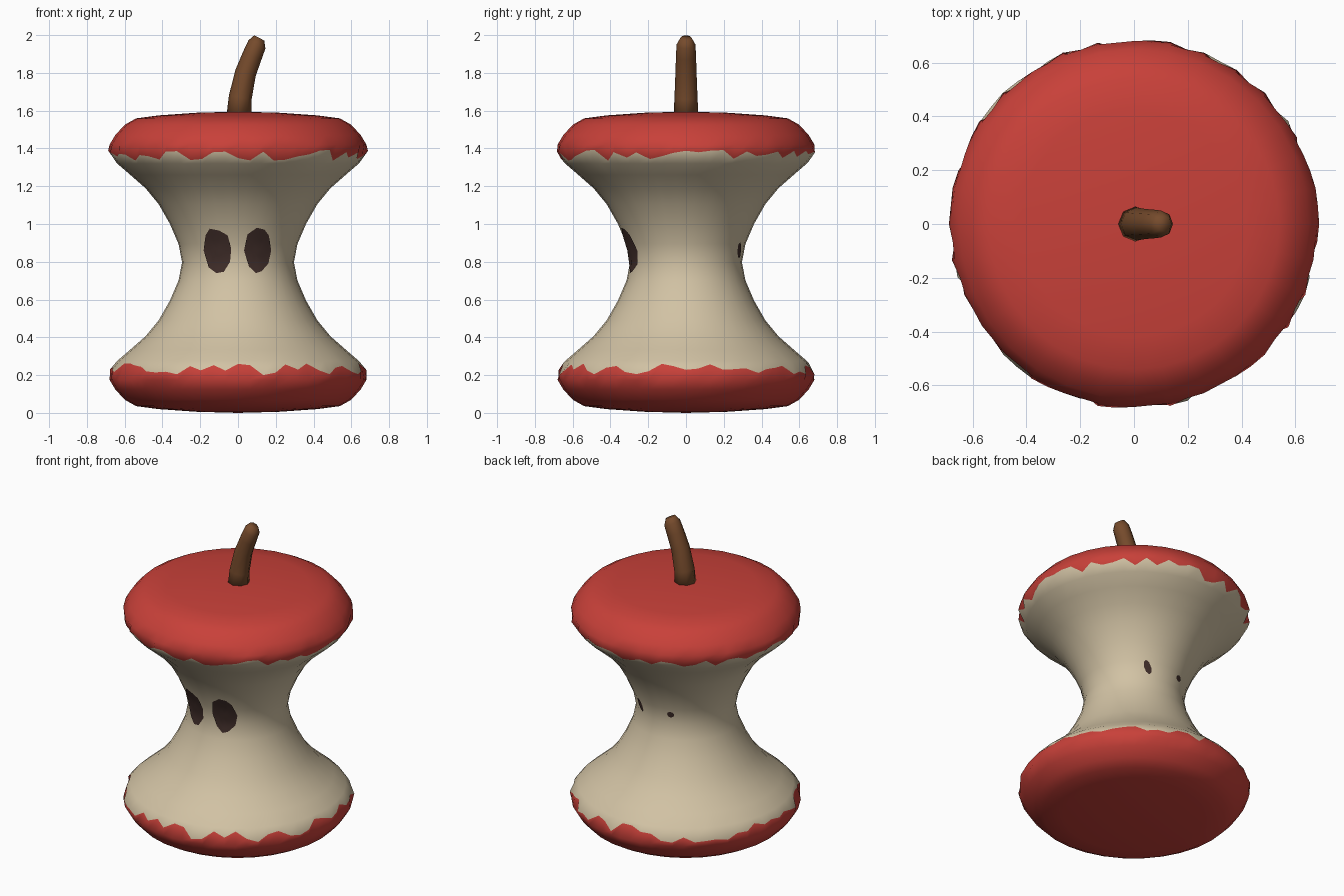
import bpy, bmesh, math, random

cube = bpy.data.objects.get("Cube")
if cube:
    bpy.data.objects.remove(cube, do_unlink=True)
random.seed(11)


def material(name, color):
    mat = bpy.data.materials.new(name)
    mat.use_nodes = True
    mat.diffuse_color = (*color, 1)
    mat.node_tree.nodes["Principled BSDF"].inputs["Base Color"].default_value = (*color, 1)
    return mat


RED = material("red skin", (0.58, 0.052, 0.041))
CREAM = material("cream flesh", (0.64, 0.54, 0.37))
BROWN = material("brown stem", (0.18, 0.07, 0.025))
DARK = material("dark seed", (0.05, 0.026, 0.022))

HEIGHT, SEGMENTS = 1.595, 64
# Lower half of the core outline as (radius, height); the upper half mirrors it
LOWER = [(0, 0), (0.22, 0.006), (0.42, 0.02), (0.54, 0.036), (0.60, 0.07), (0.65, 0.125),
         (0.68, 0.175), (0.69, 0.215), (0.64, 0.275), (0.57, 0.335), (0.49, 0.405),
         (0.42, 0.49), (0.36, 0.595), (0.315, 0.70), (0.296, 0.7975)]
PROFILE = LOWER + [(r, HEIGHT - z) for r, z in LOWER[-2::-1]]


def radius_at(z):
    for (r0, z0), (r1, z1) in zip(PROFILE, PROFILE[1:]):
        if z0 <= z <= z1:
            return r0 + (r1 - r0) * (z - z0) / (z1 - z0)
    return 0


def finish(bm, name, mats):
    bmesh.ops.recalc_face_normals(bm, faces=bm.faces[:])
    for f in bm.faces:
        f.smooth = True
    mesh = bpy.data.meshes.new(name)
    bm.to_mesh(mesh)
    bm.free()
    for mat in mats:
        mesh.materials.append(mat)
    obj = bpy.data.objects.new(name, mesh)
    bpy.context.collection.objects.link(obj)
    return obj


def bridge(bm, a, b, index=0):
    n = len(a)
    for i in range(n):
        j = (i + 1) % n
        bm.faces.new((a[i], a[j], b[j], b[i])).material_index = index


# Core body: lathe whose skin edge is a ragged ring of random heights
def core_ring(bm, heights, radii):
    ring = []
    for i in range(SEGMENTS):
        a = math.tau * i / SEGMENTS
        r = radii[i] * (math.cos(math.pi / 32) if i % 2 else 1)
        ring.append(bm.verts.new((r * math.cos(a), r * math.sin(a), heights[i])))
    return ring


def ragged_heights():
    return [random.uniform(0.2, 0.262) for _ in range(SEGMENTS)]


rows = []
for r, z in PROFILE[1:-1]:
    if abs(min(z, HEIGHT - z) - 0.215) < 0.001:
        edge = ragged_heights()
        if z > 1:
            edge = [HEIGHT - h for h in edge]
        rows.append((edge, [radius_at(h) for h in edge]))
    else:
        rows.append(([z] * SEGMENTS, [r] * SEGMENTS))
bm = bmesh.new()
rings = [core_ring(bm, *row) for row in rows]
lower_edge = 6
upper_edge = len(rings) - 1 - lower_edge
for k in range(len(rings) - 1):
    bridge(bm, rings[k], rings[k + 1], 1 if lower_edge <= k < upper_edge else 0)
for ring, z in ((rings[0], 0), (rings[-1], HEIGHT)):
    center = bm.verts.new((0, 0, z))
    for i in range(SEGMENTS):
        bm.faces.new((ring[i], ring[(i + 1) % SEGMENTS], center))
finish(bm, "apple_core", [RED, CREAM])

# Stem: tapered bent tube with a blunt slanted tip
bm = bmesh.new()
rings = []
for x, z, r, tilt in [(0.004, 1.56, 0.066, 6), (0.012, 1.67, 0.061, 10), (0.04, 1.80, 0.056, 17),
                      (0.075, 1.89, 0.053, 23), (0.1, 1.95, 0.05, 26), (0.113, 1.985, 0.03, 28)]:
    t = math.radians(tilt)
    rings.append([bm.verts.new((x + r * math.cos(a) * math.cos(t), r * math.sin(a),
                                z - r * math.cos(a) * math.sin(t)))
                  for a in (math.tau * i / 8 for i in range(8))])
for a, b in zip(rings, rings[1:]):
    bridge(bm, a, b)
bm.faces.new(rings[0])
bm.faces.new(rings[-1])
finish(bm, "stem", [BROWN])


# Seeds: thin patches that follow the curve of the core
def seed(name, direction, outline):
    bm = bmesh.new()
    cx = sum(p[0] for p in outline) / len(outline)
    cz = sum(p[1] for p in outline) / len(outline)

    def place(x, z):
        r = radius_at(z) + 0.004
        a = math.radians(direction) + math.asin(x / r)
        return bm.verts.new((r * math.cos(a), r * math.sin(a), z))

    rings = [[place(cx + (x - cx) * s, cz + (z - cz) * s) for x, z in outline]
             for s in (1, 0.75, 0.5, 0.25)]
    for a, b in zip(rings, rings[1:]):
        bridge(bm, a, b)
    center = place(cx, cz)
    for i, v in enumerate(rings[-1]):
        bm.faces.new((v, rings[-1][(i + 1) % len(outline)], center))
    finish(bm, name, [DARK])


def oval(z, width, height, lean):
    return [(width / 2 * math.cos(a) + lean * math.sin(a), z + height / 2 * math.sin(a))
            for a in (math.tau * i / 8 for i in range(8))]


seed("front_right_seed", -90, [(-0.15, 0.975), (-0.1, 0.965), (-0.055, 0.94), (-0.036, 0.87),
                               (-0.042, 0.80), (-0.075, 0.747), (-0.115, 0.74), (-0.155, 0.77),
                               (-0.182, 0.86), (-0.172, 0.94)])
seed("front_left_seed", -90, [(0.1, 0.98), (0.14, 0.97), (0.163, 0.94), (0.176, 0.86),
                              (0.16, 0.79), (0.125, 0.75), (0.095, 0.74), (0.058, 0.775),
                              (0.032, 0.86), (0.05, 0.945)])
seed("back_left_seed", 65, oval(0.86, 0.045, 0.085, -0.012))
seed("back_right_seed", 108, oval(0.86, 0.045, 0.04, 0))
